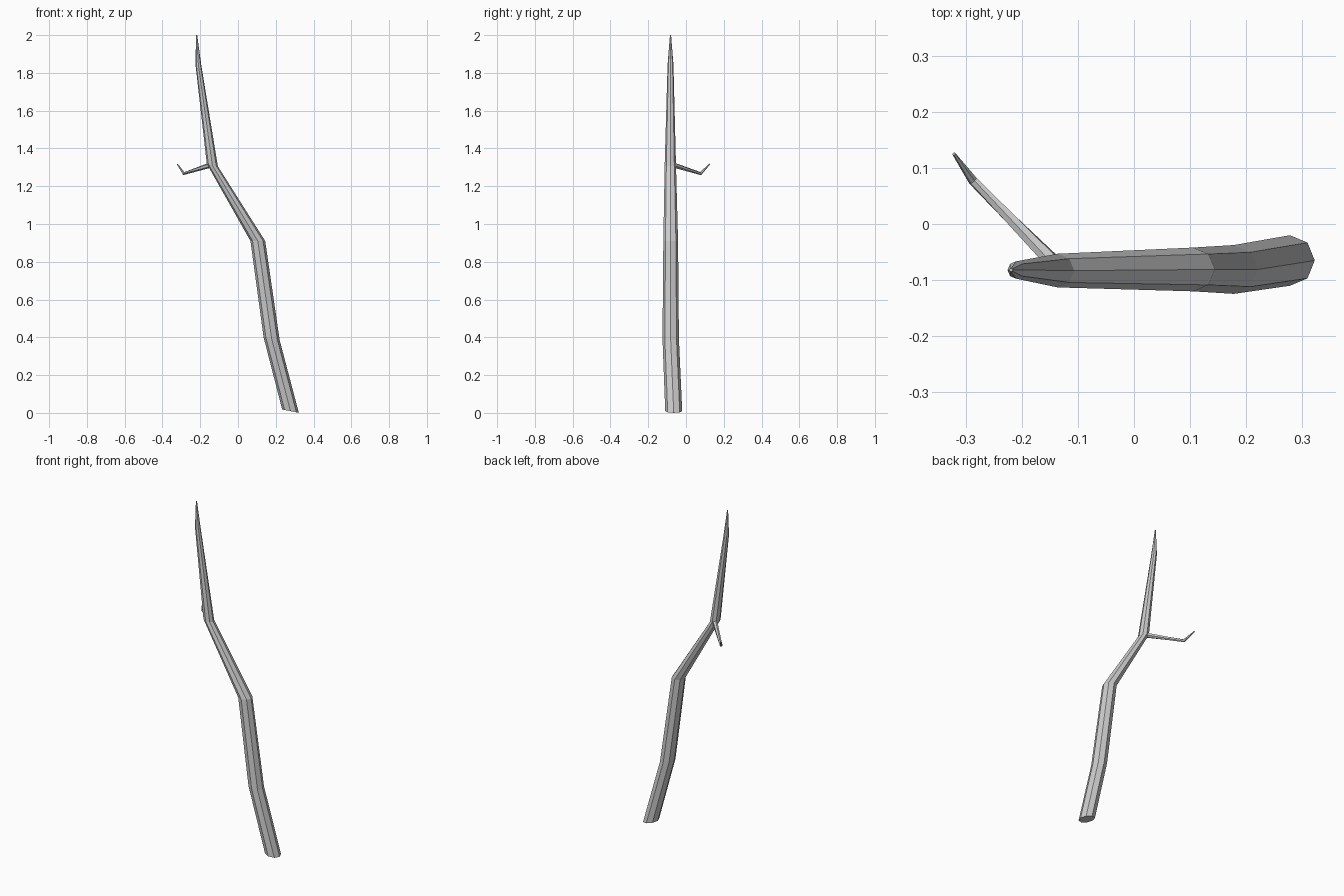
import bpy, bmesh, math
from mathutils import Vector

if "Cube" in bpy.data.objects:
    bpy.data.objects.remove(bpy.data.objects["Cube"])


def limb(name, rings, sides):
    """Tapered faceted tube; each ring is (centre, radius, normal)."""
    bm = bmesh.new()
    loops = []
    for centre, radius, normal in rings:
        n = Vector(normal).normalized()
        side = Vector((0, 1, 0)).cross(n).normalized()
        up = n.cross(side)
        loop = []
        for i in range(sides):
            a = 2 * math.pi * i / sides
            loop.append(bm.verts.new(
                Vector(centre) + radius * (math.cos(a) * side + math.sin(a) * up)))
        loops.append(loop)
    for a, b in zip(loops, loops[1:]):
        for i in range(sides):
            j = (i + 1) % sides
            bm.faces.new((a[i], a[j], b[j], b[i]))
    bm.faces.new(loops[0][::-1])
    bm.faces.new(loops[-1])
    bmesh.ops.recalc_face_normals(bm, faces=bm.faces)
    mesh = bpy.data.meshes.new(name)
    bm.to_mesh(mesh)
    bm.free()
    obj = bpy.data.objects.new(name, mesh)
    bpy.context.collection.objects.link(obj)
    return obj


# Main crooked stem, eight sided
limb("stem", [
    ((0.278, -0.065, 0.009), 0.045, (0.20, 0, -1.0 * -1)),
    ((0.178, -0.081, 0.393), 0.0435, (0.19, 0, 1)),
    ((0.105, -0.081, 0.91), 0.039, (0.0, 0, 1)),
    ((-0.136, -0.083, 1.312), 0.030, (0.22, 0, 1)),
    ((-0.210, -0.082, 1.845), 0.0155, (0.12, 0, 1)),
    ((-0.219, -0.082, 2.0), 0.003, (0, 0, 1)),
], 8)

# Small side twig with an upturned end
limb("side_twig", [
    ((-0.140, -0.072, 1.314), 0.0145, (-0.14, 0.14, -0.04)),
    ((-0.287, 0.077, 1.267), 0.0085, (-0.13, 0.15, 0.05)),
    ((-0.321, 0.125, 1.317), 0.003, (-0.04, 0.05, 0.055)),
], 6)
